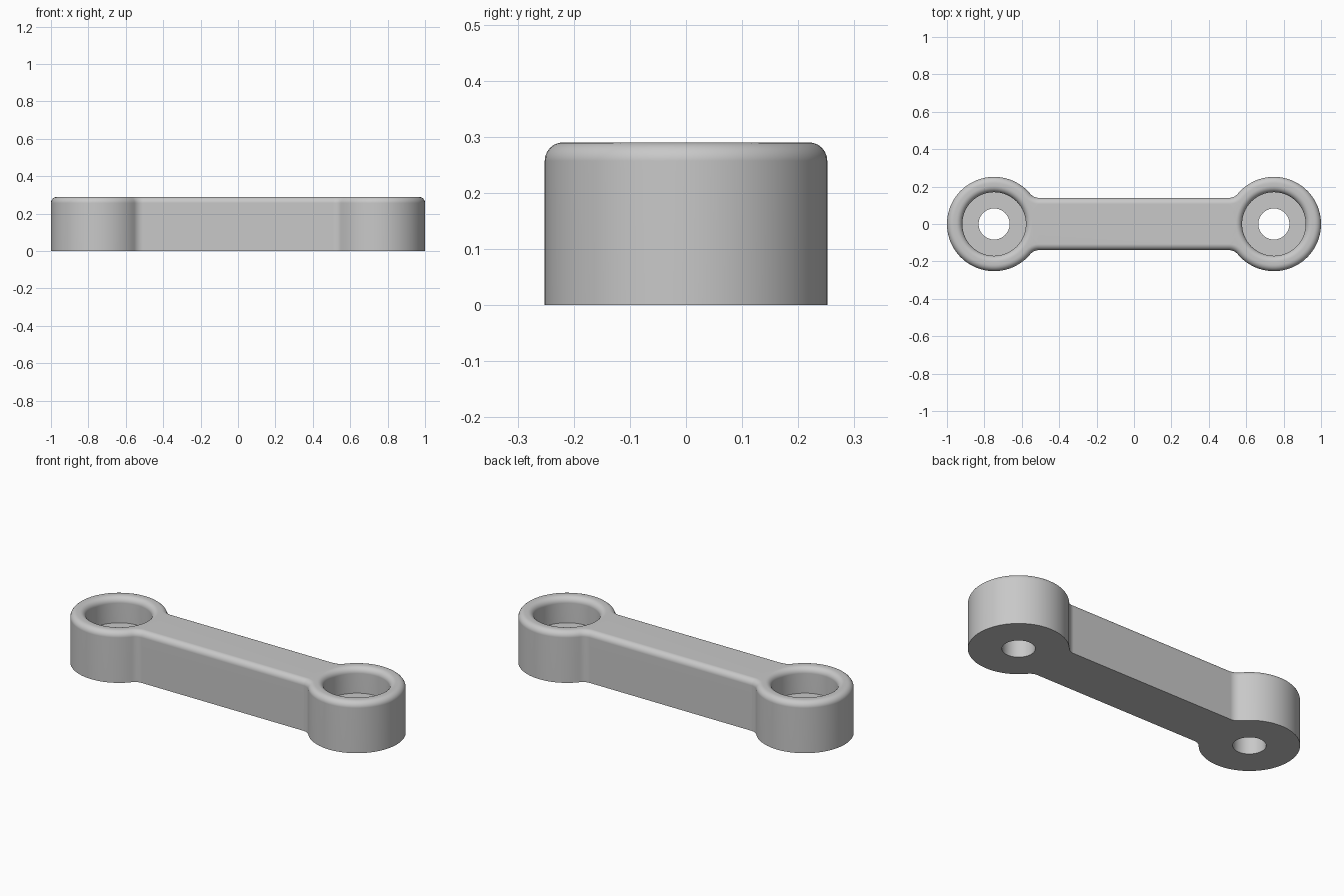
import bpy
import bmesh
from math import sin, cos, pi, sqrt, atan2
from mathutils import Vector

cube = bpy.data.objects.get("Cube")
if cube:
    bpy.data.objects.remove(cube, do_unlink=True)

# Main dimensions
HEIGHT = 0.29
EYE_R = 0.252          # outer radius of each round end
EYE_X = 1 - EYE_R      # distance of each end from the middle
BAR_W = 0.14           # half width of the bar
BLEND = 0.06           # concave radius between bar and end
ROUND = 0.033          # rounding of the top edges
BORE_R, BORE_Z = 0.17, 0.145
HOLE_R = 0.083
STEPS = 6

grey = bpy.data.materials.new("plain grey")
grey.use_nodes = True
color = (0.58, 0.58, 0.58, 1)
grey.diffuse_color = color
grey.node_tree.nodes["Principled BSDF"].inputs["Base Color"].default_value = color


def arc(cx, cy, r, a0, a1, n):
    return [Vector((cx + r * cos(a0 + (a1 - a0) * i / n),
                    cy + r * sin(a0 + (a1 - a0) * i / n))) for i in range(n + 1)]


def outline(inset):
    """Link contour moved inward by inset, counter-clockwise."""
    cy = BAR_W + BLEND
    d = sqrt((EYE_R + BLEND) ** 2 - cy ** 2)
    a = atan2(cy, d)
    cx = EYE_X - d
    f = BLEND + inset
    half = arc(cx, -cy, f, pi / 2, a, 8)[:-1]
    half += arc(EYE_X, 0, EYE_R - inset, a - pi, pi - a, 64)
    half += arc(cx, cy, f, -a, -pi / 2, 8)[1:]
    return half + [-p for p in half]


bm = bmesh.new()


def loft(levels):
    """Join closed loops of equal length, given as (points, z)."""
    rings = [[bm.verts.new((p.x, p.y, z)) for p in pts] for pts, z in levels]
    for low, high in zip(rings, rings[1:]):
        for i in range(len(low)):
            j = (i + 1) % len(low)
            bm.faces.new((low[i], low[j], high[j], high[i]))


quarter = [pi / 2 * i / STEPS for i in range(STEPS + 1)]

# Outer wall with rounded top edge
loft([(outline(0), 0)] +
     [(outline(ROUND * (1 - cos(t))), HEIGHT - ROUND + ROUND * sin(t)) for t in quarter])

# Stepped bores: rounded lip, wide recess, narrow through hole
profile = [(BORE_R + ROUND * (1 - sin(t)), HEIGHT - ROUND + ROUND * cos(t)) for t in quarter]
profile += [(BORE_R, BORE_Z), (HOLE_R, BORE_Z), (HOLE_R, 0)]
for side in (-1, 1):
    loft([(arc(side * EYE_X, 0, r, 0, 2 * pi, 64)[:-1], z) for r, z in profile])

# Flat top and bottom, leaving the bores open
for z, up in ((0, -1), (HEIGHT, 1)):
    rim = [e for e in bm.edges if e.is_boundary
           and all(abs(v.co.z - z) < 1e-5 for v in e.verts)]
    bmesh.ops.triangle_fill(bm, use_beauty=True, edges=rim, normal=(0, 0, up))

bmesh.ops.recalc_face_normals(bm, faces=bm.faces)
mesh = bpy.data.meshes.new("link_arm")
bm.to_mesh(mesh)
bm.free()
mesh.materials.append(grey)

link = bpy.data.objects.new("link_arm", mesh)
bpy.context.collection.objects.link(link)
bpy.ops.object.select_all(action='DESELECT')
link.select_set(True)
bpy.context.view_layer.objects.active = link
bpy.ops.object.shade_smooth_by_angle(angle=pi / 6)

# Keep the flat faces evenly shaded
weighted = link.modifiers.new("weighted_normals", 'WEIGHTED_NORMAL')
weighted.keep_sharp = True
